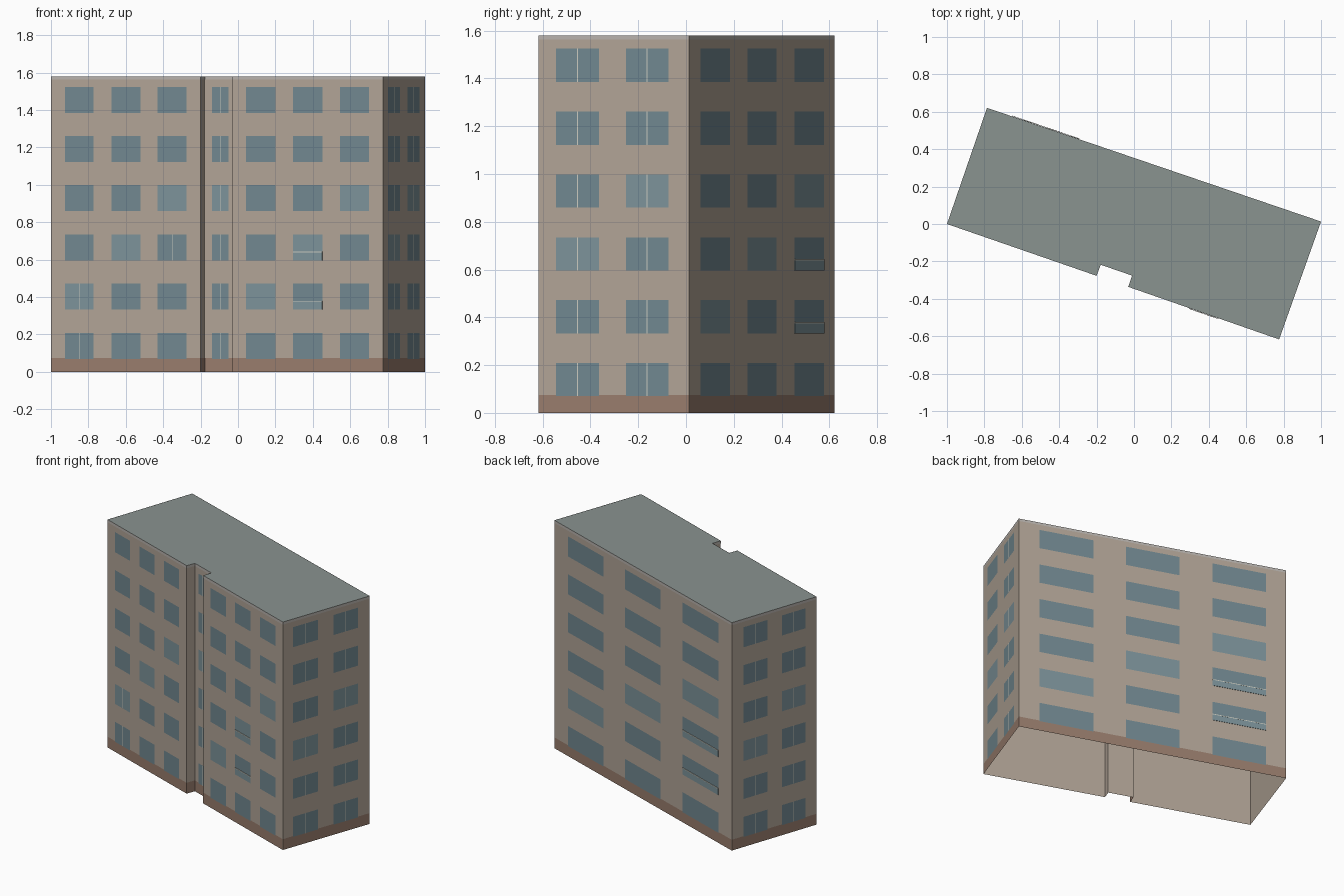
import bpy, bmesh
from mathutils import Vector

if "Cube" in bpy.data.objects:
    bpy.data.objects.remove(bpy.data.objects["Cube"])

HEIGHT, BASE, FLOORS = 1.58, 0.075, 6
SILL, PITCH, WIN_H = 0.07, 0.263, 0.139

# Footprint, anticlockwise from the left corner, with the entrance notch
PLAN = [Vector(p) for p in [(-1, 0), (-0.2, -0.277), (-0.178, -0.218), (-0.01, -0.276),
                            (-0.031, -0.336), (0.776, -0.617), (1, 0.013), (-0.786, 0.621)]]
N = len(PLAN)


def material(name, rgb):
    m = bpy.data.materials.new(name)
    m.diffuse_color = (*rgb, 1)
    m.use_nodes = True
    m.node_tree.nodes["Principled BSDF"].inputs["Base Color"].default_value = m.diffuse_color
    return m


def make(name, bm, mat):
    me = bpy.data.meshes.new(name)
    bm.to_mesh(me)
    bm.free()
    me.materials.append(mat)
    ob = bpy.data.objects.new(name, me)
    bpy.context.collection.objects.link(ob)


def spot(edge, t, z, out):
    """Point on a wall: t along it, height z, pushed outward."""
    a, b = PLAN[edge], PLAN[(edge + 1) % N]
    d = (b - a).normalized()
    p = a.lerp(b, t) + Vector((d.y, -d.x)) * out
    return Vector((p.x, p.y, z))


def panel(bm, edge, t0, t1, z0, z1, out):
    bm.faces.new([bm.verts.new(spot(edge, t, z, out))
                  for t, z in ((t0, z0), (t1, z0), (t1, z1), (t0, z1))])


def block(bm, edge, t0, t1, z0, z1, o0, o1):
    back, front = [[bm.verts.new(spot(edge, t, z, o))
                    for t, z in ((t0, z0), (t1, z0), (t1, z1), (t0, z1))] for o in (o0, o1)]
    bm.faces.new(front)
    bm.faces.new(back[::-1])
    for i in range(4):
        j = (i + 1) % 4
        bm.faces.new((back[i], back[j], front[j], front[i]))


def band(name, z0, z1, out, mat):
    bm = bmesh.new()
    for e in range(N):
        panel(bm, e, 0, 1, z0, z1, out)
    make(name, bm, mat)


wall_m = material("plaster", (0.44, 0.37, 0.305))
base_m = material("brick", (0.315, 0.205, 0.153))
trim_m = material("trim", (0.48, 0.45, 0.42))
roof_m = material("roofing", (0.254, 0.292, 0.279))
glass_m = material("glass", (0.165, 0.246, 0.279))
light_m = material("pale_glass", (0.205, 0.292, 0.323))
frame_m = material("frame", (0.60, 0.60, 0.53))

# Wall shell, open underneath, with plinth and roof edge
band("walls", 0, HEIGHT, 0, wall_m)
band("plinth", 0, BASE, 0.0007, base_m)
band("roof_edge", HEIGHT - 0.018, HEIGHT, 0.0007, trim_m)

# Flat roof
bm = bmesh.new()
bm.faces.new([bm.verts.new((p.x, p.y, HEIGHT)) for p in PLAN])
make("roof", bm, roof_m)

# Window columns for each wall: (edge, spans, first pale floor, mullion rule)
FRONT = [(0.093, 0.286), (0.404, 0.598), (0.714, 0.908)]
WALLS = [
    (0, FRONT, 1, lambda c, f: (c, f) in {(0, 0), (0, 1), (2, 2)}),
    (2, [(0.235, 0.765)], 3, lambda c, f: True),
    (4, FRONT, 1, lambda c, f: False),
    (5, [(0.116, 0.402), (0.58, 0.865)], 2, lambda c, f: True),
    (6, [(0.077, 0.278), (0.4, 0.6), (0.724, 0.925)], 1, lambda c, f: False),
    (7, [(0.136, 0.42), (0.59, 0.87)], 2, lambda c, f: True),
]
glass, pale, mullion = bmesh.new(), bmesh.new(), bmesh.new()
for edge, spans, first, split in WALLS:
    length = (PLAN[(edge + 1) % N] - PLAN[edge]).length
    for c, (t0, t1) in enumerate(spans):
        for f in range(FLOORS):
            z = SILL + f * PITCH
            panel(pale if f == first + c else glass, edge, t0, t1, z, z + WIN_H, 0.0014)
            if split(c, f):
                m, w = (t0 + t1) / 2, 0.002 / length
                panel(mullion, edge, m - w, m + w, z, z + WIN_H, 0.0021)
make("windows", glass, glass_m)
make("pale_windows", pale, light_m)
make("window_mullions", mullion, frame_m)

# Shallow glazed balcony guards with rails, front and back
guard, rail = bmesh.new(), bmesh.new()
for edge, (t0, t1) in ((4, FRONT[1]), (6, (0.724, 0.925))):
    for f in (1, 2):
        z = SILL + f * PITCH
        block(guard, edge, t0, t1, z, z + 0.042, 0.0014, 0.004)
        block(rail, edge, t0, t1, z + 0.042, z + 0.047, 0.0014, 0.0045)
make("balcony_guards", guard, light_m)
make("balcony_rails", rail, frame_m)
